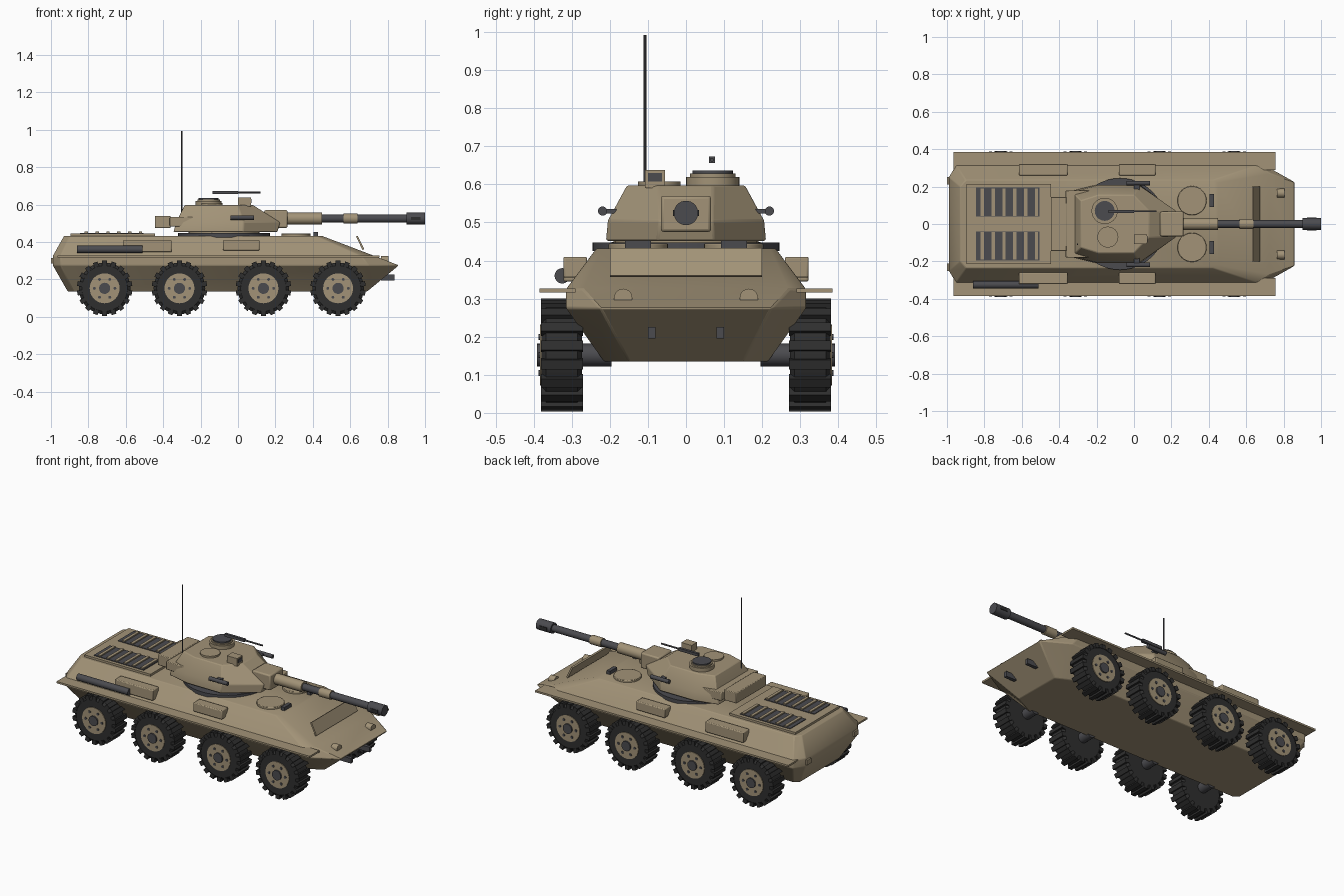
import bpy, bmesh, math
from mathutils import Matrix, Vector

if "Cube" in bpy.data.objects:
    bpy.data.objects.remove(bpy.data.objects["Cube"], do_unlink=True)


def material(name, rgb):
    m = bpy.data.materials.new(name)
    m.use_nodes = True
    m.diffuse_color = (*rgb, 1)
    m.node_tree.nodes["Principled BSDF"].inputs["Base Color"].default_value = (*rgb, 1)
    return m


PAINT, METAL, RUBBER = range(3)
MATS = [material("tan_paint", (0.36, 0.29, 0.185)),
        material("dark_metal", (0.07, 0.07, 0.078)),
        material("tyre_rubber", (0.028, 0.028, 0.028))]
AXES = {"x": Vector((1, 0, 0)), "y": Vector((0, 1, 0)), "z": Vector((0, 0, 1))}


class Part:
    """Collects primitives into one object."""

    def __init__(self, name):
        self.name, self.bm = name, bmesh.new()

    def paint(self, verts, mat):
        for f in {f for v in verts for f in v.link_faces}:
            f.material_index = mat

    def box(self, lo, hi, mat=PAINT, turn=Matrix()):
        lo, hi = Vector(lo), Vector(hi)
        m = Matrix.Translation((lo + hi) / 2) @ turn @ Matrix.Diagonal((*(hi - lo), 1))
        self.paint(bmesh.ops.create_cube(self.bm, size=1, matrix=m)["verts"], mat)
        return self

    def cyl(self, start, length, r, mat=PAINT, axis="z", r2=None, sides=32):
        d = AXES[axis]
        rot = d.to_track_quat("Z", "Y").to_matrix().to_4x4()
        m = Matrix.Translation(Vector(start) + d * length / 2) @ rot
        g = bmesh.ops.create_cone(self.bm, cap_ends=True, segments=sides, radius1=r,
                                  radius2=r if r2 is None else r2, depth=length, matrix=m)
        self.paint(g["verts"], mat)
        return self

    def loft(self, levels):
        """Each level: z and half an outline of (x, half width), rear to front."""
        rings = []
        for z, half in levels:
            pts = [(x, -y) for x, y in half] + [(x, y) for x, y in reversed(half)]
            rings.append([self.bm.verts.new((x, y, z)) for x, y in pts])
        n = len(rings[0])
        for a, b in zip(rings, rings[1:]):
            for i in range(n):
                j = (i + 1) % n
                self.bm.faces.new((a[i], a[j], b[j], b[i]))
        self.bm.faces.new(rings[0][::-1])
        self.bm.faces.new(rings[-1])
        return self

    def done(self, bevel=0):
        bmesh.ops.recalc_face_normals(self.bm, faces=self.bm.faces)
        for f in self.bm.faces:
            f.smooth = True
        me = bpy.data.meshes.new(self.name)
        self.bm.to_mesh(me)
        self.bm.free()
        for m in MATS:
            me.materials.append(m)
        me.set_sharp_from_angle(angle=math.radians(32))
        ob = bpy.data.objects.new(self.name, me)
        bpy.context.collection.objects.link(ob)
        if bevel:
            b = ob.modifiers.new("soft_edges", "BEVEL")
            b.width, b.segments, b.limit_method = bevel, 2, "ANGLE"
        return ob


SIDES = (("right", -1), ("left", 1))


def span(s, a, b):
    """Inner and outer distance on side s, as ordered y values."""
    return sorted((s * a, s * b))


# Hull
Part("hull").loft([
    (0.135, [(-0.91, 0.19), (-0.88, 0.215), (0.56, 0.215), (0.69, 0.15)]),
    (0.275, [(-0.99, 0.25), (-0.95, 0.315), (0.70, 0.315), (0.86, 0.225)]),
    (0.325, [(-0.99, 0.25), (-0.95, 0.315), (0.66, 0.315), (0.73, 0.27)]),
    (0.432, [(-0.93, 0.20), (-0.90, 0.235), (0.42, 0.235), (0.45, 0.22)])]).done(0.005)
Part("splash_plate").box((0.648, -0.2, 0.355), (0.658, 0.2, 0.435),
                         turn=Matrix.Rotation(-0.45, 4, "Y")).done()

# Engine deck with two slatted grilles
deck = Part("engine_deck").box((-0.895, -0.215, 0.425), (-0.445, 0.215, 0.445))
for _, s in SIDES:
    y0, y1 = span(s, 0.04, 0.195)
    deck.box((-0.845, y0, 0.44), (-0.505, y1, 0.449), METAL)
    for i in range(6):
        x = -0.82 + i * 0.058
        deck.box((x, y0 + 0.004, 0.445), (x + 0.018, y1 - 0.004, 0.456))
deck.done()

# Paired hull fittings
for side, s in SIDES:
    y0, y1 = span(s, 0.29, 0.385)
    Part(side + "_fender").box((-0.965, y0, 0.316), (0.757, y1, 0.327)).done()
    y0, y1 = span(s, 0.26, 0.322)
    Part(side + "_rear_stowage_box").box((-0.615, y0, 0.345), (-0.355, y1, 0.41)).done(0.005)
    Part(side + "_front_stowage_box").box((-0.08, y0, 0.355), (0.115, y1, 0.41)).done(0.005)
    Part(side + "_crew_hatch").cyl((0.31, s * 0.125, 0.425), 0.02, 0.078).done(0.003)
    y0, y1 = span(s, 0.092, 0.16)
    Part(side + "_periscope").box((0.405, y0, 0.425), (0.428, y1, 0.453), METAL).done()
    Part(side + "_headlight").cyl((0.765, s * 0.165, 0.302), 0.04, 0.024, axis="x").done()
    y0, y1 = span(s, 0.08, 0.1)
    Part(side + "_tow_hook").box((0.765, y0, 0.195), (0.838, y1, 0.226), METAL).done()
    y0, y1 = span(s, 0.21, 0.25)
    Part(side + "_tail_light").box((-1.0, y0, 0.285), (-0.97, y1, 0.315)).done()
Part("exhaust").cyl((-0.86, -0.325, 0.36), 0.35, 0.02, METAL, "x").done()

# Wheel: tyre, tread lugs, rim, bolts and hub, outer face towards +y
wheel = Part("wheel")
wheel.cyl((0, -0.053, 0), 0.012, 0.122, RUBBER, "y", 0.138, 36)
wheel.cyl((0, -0.041, 0), 0.082, 0.138, RUBBER, "y", sides=36)
wheel.cyl((0, 0.041, 0), 0.012, 0.138, RUBBER, "y", 0.122, 36)
LUGS = 18
for i in range(LUGS):
    a = Matrix.Rotation(math.tau * i / LUGS, 4, "Y")
    c = a @ Vector((0, 0, 0.135))
    half = Vector((0.013, 0.055, 0.013))
    wheel.box(c - half, c + half, RUBBER, a)
wheel.cyl((0, 0.04, 0), 0.017, 0.08, PAINT, "y")
for i in range(6):
    a = math.tau * i / 6
    wheel.cyl((0.055 * math.cos(a), 0.05, 0.055 * math.sin(a)), 0.011, 0.008, METAL, "y", sides=8)
wheel.cyl((0, 0.05, 0), 0.015, 0.03, METAL, "y", sides=20)
wheel.cyl((0, -0.13, 0), 0.1, 0.03, METAL, "y", sides=16)
wheel_mesh = None
for side, s in SIDES:
    for i, x in enumerate((-0.713, -0.313, 0.136, 0.535)):
        if wheel_mesh is None:
            ob = wheel.done()
            wheel_mesh = ob.data
        else:
            ob = bpy.data.objects.new("wheel", wheel_mesh)
            bpy.context.collection.objects.link(ob)
        ob.name = f"{side}_wheel_{i + 1}"
        ob.location = (x, s * 0.326, 0.152)
        ob.rotation_euler.z = 0 if s > 0 else math.pi

# Turret
Part("turret_ring").cyl((-0.075, 0, 0.425), 0.022, 0.245, METAL, sides=48).done()
Part("turret").loft([
    (0.452, [(-0.345, 0.175), (-0.2, 0.21), (0.03, 0.21), (0.21, 0.075)]),
    (0.505, [(-0.33, 0.17), (-0.2, 0.205), (0.03, 0.205), (0.225, 0.07)]),
    (0.597, [(-0.285, 0.125), (-0.19, 0.155), (0.0, 0.155), (0.08, 0.07)])]).done(0.005)
Part("turret_collar").cyl((-0.075, 0, 0.44), 0.02, 0.19).done()
Part("bustle").box((-0.365, -0.18, 0.483), (-0.24, 0.18, 0.533)).done(0.004)
Part("bustle_box").box((-0.445, -0.145, 0.475), (-0.36, 0.145, 0.54)).done(0.004)
for side, s in SIDES:
    Part(side + "_smoke_launcher").cyl((-0.04, s * 0.219, 0.53), 0.125, 0.012, METAL, "x").box(
        (0.0, s * 0.2 - 0.018, 0.524), (0.03, s * 0.2 + 0.018, 0.536), METAL).done()

# Gun
GZ = 0.525
Part("mantlet").box((0.14, -0.066, 0.475), (0.265, 0.066, 0.57)).done(0.008)
gun = Part("gun")
for x0, x1, r, mat in ((0.26, 0.45, 0.032, PAINT), (0.45, 0.91, 0.021, METAL),
                       (0.565, 0.64, 0.027, PAINT), (0.9, 1.0, 0.032, METAL)):
    gun.cyl((x0, 0, GZ), x1 - x0, r, mat, "x")
for _, s in SIDES:
    y0, y1 = span(s, 0.026, 0.034)
    gun.box((0.925, y0, GZ - 0.008), (0.975, y1, GZ + 0.008), RUBBER)
gun.done()

# Turret roof
Part("cupola").cyl((-0.157, 0.07, 0.58), 0.04, 0.07).cyl(
    (-0.157, 0.07, 0.62), 0.008, 0.06).cyl((-0.157, 0.07, 0.626), 0.01, 0.053, METAL).done()
Part("loader_hatch").cyl((-0.14, -0.07, 0.59), 0.018, 0.056).done()
Part("sight").box((0.0, -0.108, 0.59), (0.07, -0.055, 0.638)).box(
    (0.066, -0.1, 0.608), (0.073, -0.063, 0.63), METAL).done()
Part("machine_gun").box((-0.135, 0.06, 0.656), (0.0, 0.076, 0.673), METAL).cyl(
    (0.0, 0.068, 0.665), 0.12, 0.005, METAL, "x", sides=12).done()
Part("antenna").cyl((-0.302, -0.108, 0.53), 0.462, 0.004, METAL, sides=8).done()
